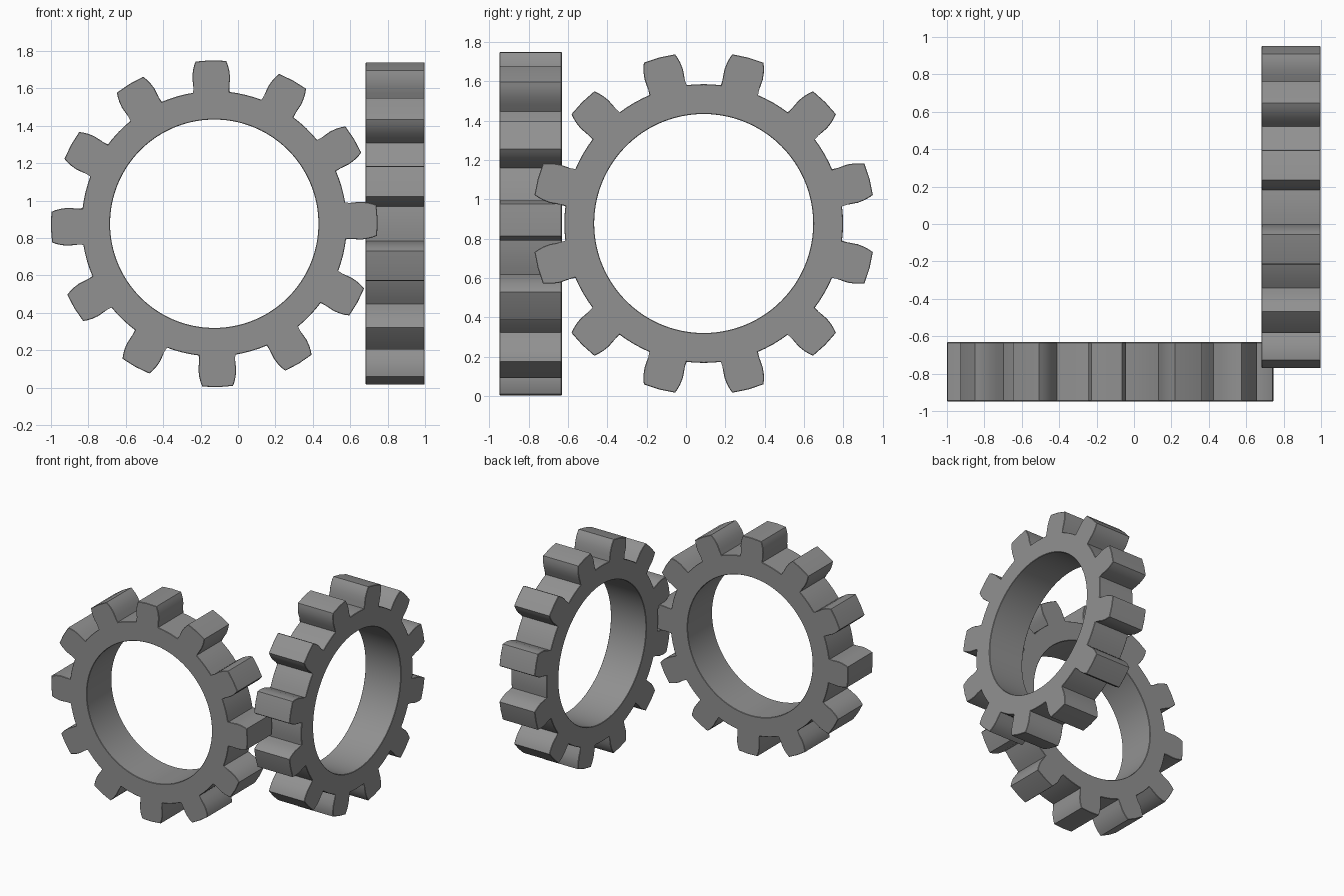
import bpy, bmesh, math
from mathutils import Vector

if "Cube" in bpy.data.objects:
    bpy.data.objects.remove(bpy.data.objects["Cube"])

TEETH = 12
BORE = 0.557
ROOT = 0.709
# one tooth flank: (radius along tooth axis, half width), root to tip
FLANK = [(0.703, 0.093), (0.745, 0.098), (0.785, 0.101),
         (0.82, 0.097), (0.848, 0.090), (0.869, 0.082)]
TIP = 0.874

# dark grey metal
metal = bpy.data.materials.new("dark_grey")
metal.diffuse_color = (0.284, 0.284, 0.284, 1)
metal.use_nodes = True
metal.node_tree.nodes["Principled BSDF"].inputs["Base Color"].default_value = metal.diffuse_color


def tooth_points(a):
    """Outline of one tooth and the root arc that follows it, as (u, v)."""
    c, s = math.cos(a), math.sin(a)
    local = [(r, -w) for r, w in FLANK] + [(TIP, 0)]
    local += [(r, w) for r, w in reversed(FLANK)]
    pts = [(r * c - w * s, r * s + w * c) for r, w in local]
    for d in (11.0, 15.0, 19.0):
        b = a + math.radians(d)
        pts.append((ROOT * math.cos(b), ROOT * math.sin(b)))
    return pts


def make_gear(name, phase, place, depth):
    """Ring gear; place(u, v, d) maps profile and depth to world space."""
    step = 2 * math.pi / TEETH
    outer, inner = [], []
    for i in range(TEETH):
        a = math.radians(phase) + i * step
        pts = tooth_points(a)
        outer += pts
        for k in range(len(pts)):
            b = a + (k - len(FLANK)) * step / len(pts)
            inner.append((BORE * math.cos(b), BORE * math.sin(b)))
    bm = bmesh.new()
    loops = [[bm.verts.new(place(u, v, d)) for u, v in ring]
             for ring, d in ((outer, depth[0]), (outer, depth[1]),
                             (inner, depth[1]), (inner, depth[0]))]
    n = len(outer)
    for j in range(4):
        p, q = loops[j], loops[(j + 1) % 4]
        for i in range(n):
            m = (i + 1) % n
            bm.faces.new((p[i], p[m], q[m], q[i]))
    bmesh.ops.recalc_face_normals(bm, faces=bm.faces)
    # fine chamfer on the rims
    rims = [e for e in bm.edges if e.calc_face_angle(0) > math.radians(80)
            and abs(place(0, 0, 1).normalized().dot(e.verts[0].co - e.verts[1].co)) < 9]
    rims = [e for e in rims if e.calc_length() < 0.2]
    bmesh.ops.bevel(bm, geom=rims, offset=0.003, segments=1,
                    affect='EDGES', clamp_overlap=True)
    mesh = bpy.data.meshes.new(name)
    bm.to_mesh(mesh)
    bm.free()
    mesh.materials.append(metal)
    ob = bpy.data.objects.new(name, mesh)
    bpy.context.collection.objects.link(ob)
    bpy.ops.object.select_all(action='DESELECT')
    ob.select_set(True)
    bpy.context.view_layer.objects.active = ob
    bpy.ops.object.shade_smooth_by_angle(angle=math.radians(30))
    return ob


# gear facing the front
make_gear("front_gear", 1.2,
          lambda u, v, d: Vector((-0.127 + u, d, 0.876 + v)), (-0.948, -0.632))
# gear facing the side, half a tooth out of step so the teeth mesh
make_gear("side_gear", 15.0,
          lambda u, v, d: Vector((d, 0.09 + u, 0.877 + v)), (0.682, 0.998))
